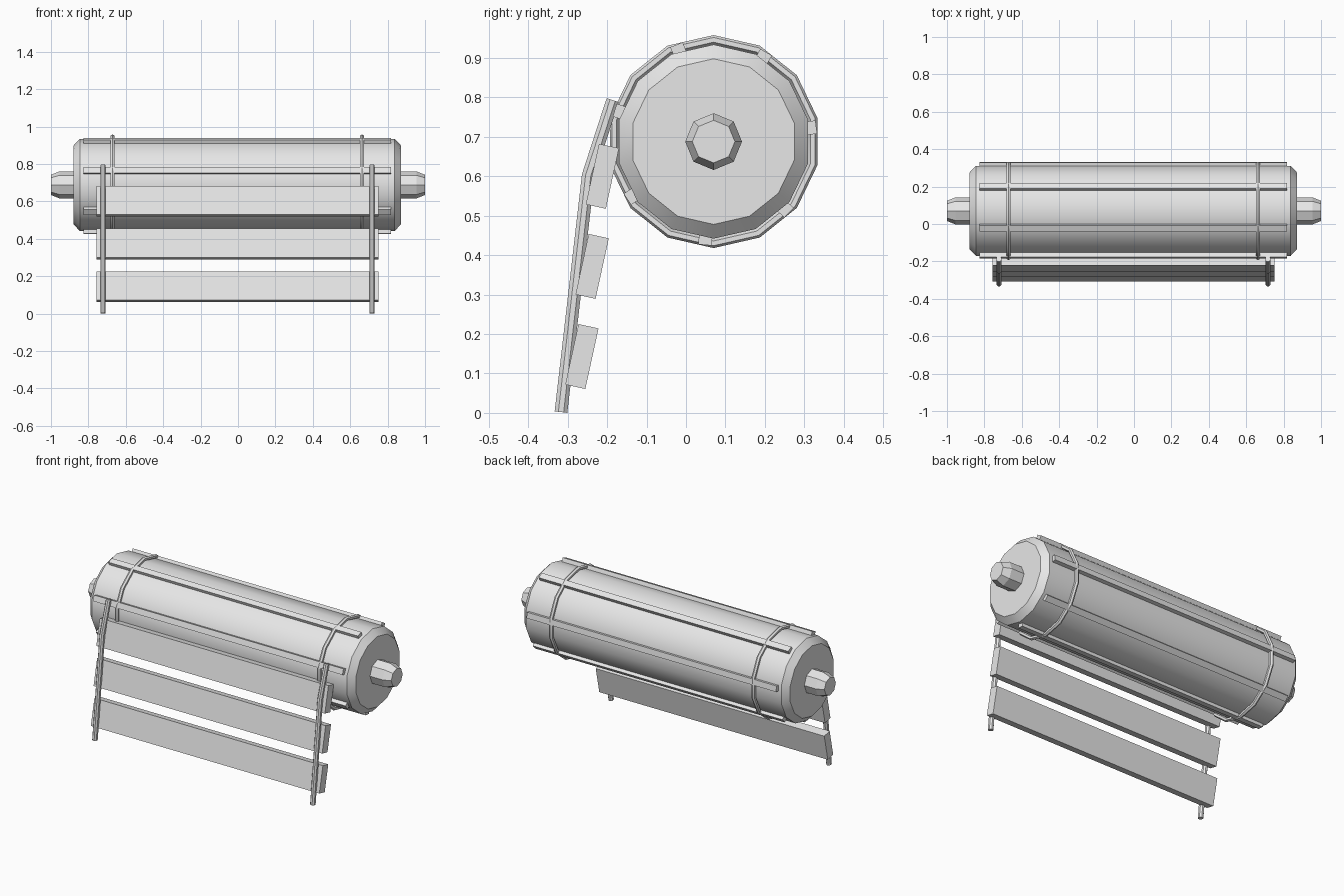
import bpy, bmesh, math
from mathutils import Vector, Matrix

cube = bpy.data.objects.get("Cube")
if cube:
    bpy.data.objects.remove(cube, do_unlink=True)

grey = bpy.data.materials.new("plain light grey")
grey.use_nodes = True
grey.diffuse_color = (0.8, 0.8, 0.8, 1)
grey.node_tree.nodes["Principled BSDF"].inputs["Base Color"].default_value = (0.8, 0.8, 0.8, 1)

AXIS = Vector((-0.004, 0.07, 0.688))   # centre of the drum
SIDES = 14


def finish(name, bm, smooth=True):
    bmesh.ops.recalc_face_normals(bm, faces=bm.faces)
    mesh = bpy.data.meshes.new(name)
    bm.to_mesh(mesh)
    bm.free()
    mesh.materials.append(grey)
    obj = bpy.data.objects.new(name, mesh)
    bpy.context.collection.objects.link(obj)
    if smooth:
        bpy.ops.object.select_all(action='DESELECT')
        obj.select_set(True)
        bpy.context.view_layer.objects.active = obj
        bpy.ops.object.shade_smooth_by_angle(angle=math.radians(30))
    return obj


def skin(name, loops, closed=False, smooth=True):
    """Join matching loops of points; cap the ends unless closed."""
    bm = bmesh.new()
    rings = [[bm.verts.new(p) for p in loop] for loop in loops]
    n = len(rings[0])
    pairs = list(zip(rings, rings[1:]))
    if closed:
        pairs.append((rings[-1], rings[0]))
    else:
        bm.faces.new(rings[0])
        bm.faces.new(rings[-1])
    for a, b in pairs:
        for i in range(n):
            j = (i + 1) % n
            bm.faces.new((a[i], a[j], b[j], b[i]))
    return finish(name, bm, smooth)


def circle_x(x, r, sides):
    """Polygon around the drum axis with a corner at the top."""
    turns = [math.tau * i / sides for i in range(sides)]
    return [AXIS + Vector((x, r * math.sin(t), r * math.cos(t))) for t in turns]


def box(name, size, matrix):
    bm = bmesh.new()
    bmesh.ops.create_cube(bm, size=1)
    bmesh.ops.scale(bm, vec=size, verts=bm.verts)
    bmesh.ops.transform(bm, matrix=matrix, verts=bm.verts)
    return finish(name, bm, False)


# Drum with chamfered ends
drum = [(-0.876, 0.21), (-0.842, 0.246), (0.842, 0.246), (0.876, 0.21)]
skin("drum", [circle_x(x, r, SIDES) for x, r in drum])

# Axle stubs
for side, name in ((1, "left_axle"), (-1, "right_axle")):
    stub = [(0.85, 0.072), (0.955, 0.072), (1.0, 0.054)]
    loops = [circle_x(side * x + 0.004, r, 8) for x, r in stub]
    skin(name, loops, smooth=False)

# Hoops around the drum
for side, name in ((1, "left_hoop"), (-1, "right_hoop")):
    section = [math.tau * i / 6 for i in range(6)]
    loops = [circle_x(side * 0.667 + 0.012 * math.sin(a), 0.258 + 0.012 * math.cos(a), SIDES)
             for a in section]
    skin(name, loops, closed=True)

# Seven raised strips along the drum
for k in range(7):
    turn = Matrix.Rotation(-math.radians(30.5) - math.tau * k / 7, 4, 'X')
    place = Matrix.Translation(AXIS) @ turn @ Matrix.Translation((0, 0, 0.25))
    box(f"drum_strip_{k + 1}", (1.646, 0.034, 0.026), place)

# Bent posts of the ladder
path = [(-0.317, 0.002), (-0.248, 0.602), (-0.186, 0.793)]
across = [Vector((1, 0.116)), Vector((1, 0.21)), Vector((1, 0.325))]
for side, name in ((1, "left_post"), (-1, "right_post")):
    loops = []
    for (y, z), tilt in zip(path, across):
        d = Vector((0, 1, -tilt.y)).normalized()
        loop = []
        for i in range(8):
            a = math.tau * (i + 0.5) / 8
            loop.append(Vector((side * 0.719 - 0.003, y, z))
                        + Vector((0.0146 * math.sin(a), 0, 0)) + d * 0.0175 * math.cos(a))
        loops.append(loop)
    skin(name, loops)

# Tilted slats of the ladder
for k, name in enumerate(("upper_slat", "middle_slat", "lower_slat")):
    place = Matrix.Translation((-0.003, -0.212 - 0.026 * k, 0.6 - 0.2285 * k))
    box(name, (1.508, 0.052, 0.157), place @ Matrix.Rotation(math.radians(-12.3), 4, 'X'))
